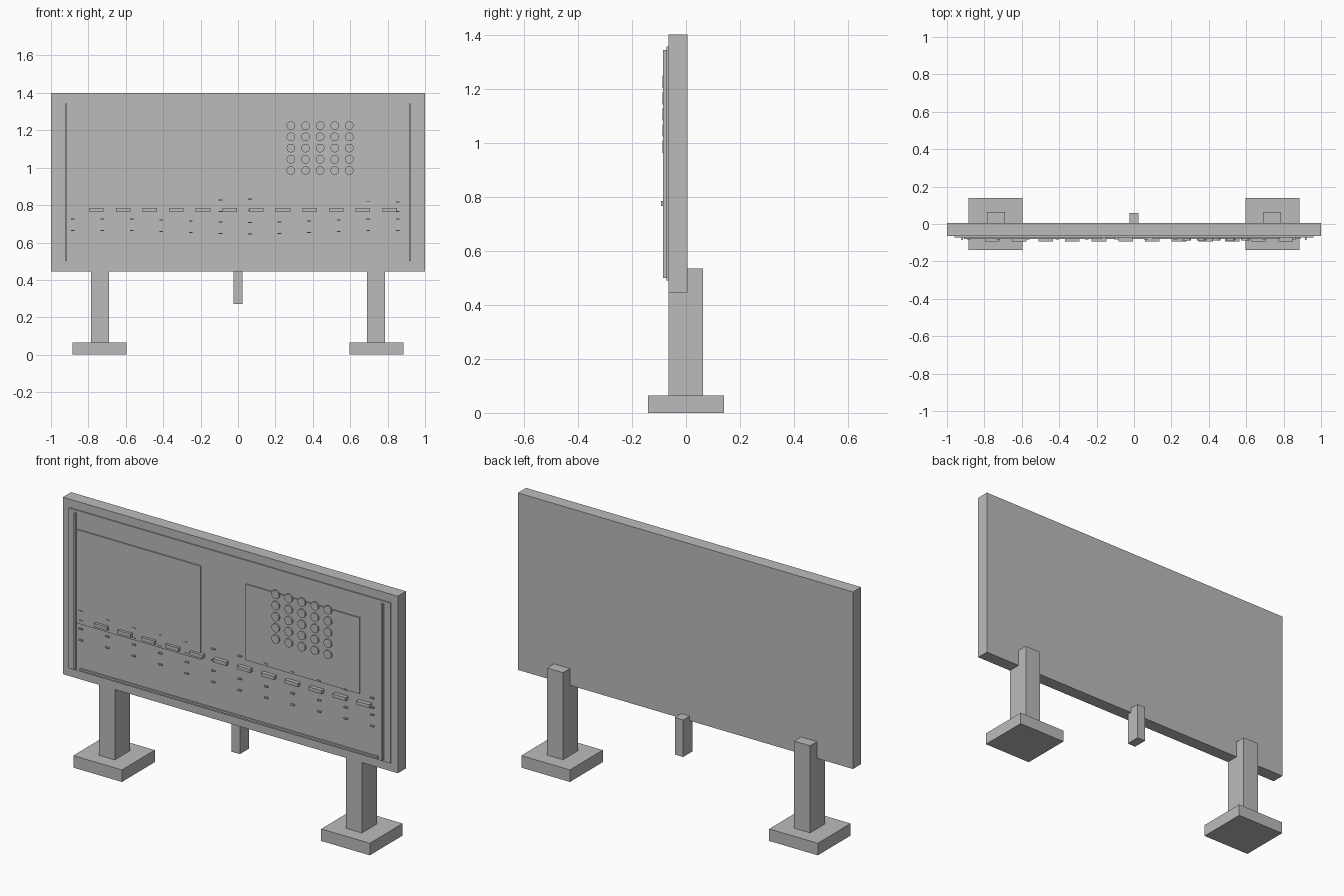
import bpy
import math
from mathutils import Matrix, Vector
import bmesh

cube = bpy.data.objects.get("Cube")
if cube:
    bpy.data.objects.remove(cube, do_unlink=True)

grey = bpy.data.materials.new("plain grey")
grey.use_nodes = True
tone = (0.5, 0.5, 0.5, 1)
grey.diffuse_color = tone
grey.node_tree.nodes["Principled BSDF"].inputs["Base Color"].default_value = tone


def finish(name, bm):
    mesh = bpy.data.meshes.new(name)
    bm.to_mesh(mesh)
    bm.free()
    mesh.materials.append(grey)
    obj = bpy.data.objects.new(name, mesh)
    bpy.context.collection.objects.link(obj)
    return obj


def add_box(bm, x, y, z):
    """Add a box spanning the (low, high) pairs x, y and z."""
    spans = (x, y, z)
    centre = Vector([(a + b) / 2 for a, b in spans])
    size = [b - a for a, b in spans]
    matrix = Matrix.Translation(centre) @ Matrix.Diagonal((*size, 1))
    bmesh.ops.create_cube(bm, size=1, matrix=matrix)


def box(name, x, y, z):
    bm = bmesh.new()
    add_box(bm, x, y, z)
    return finish(name, bm)


# Main board with its thin raised face
box("board", (-1, 1), (-0.065, 0.005), (0.445, 1.4))
box("board_face", (-0.96, 0.96), (-0.072, -0.065), (0.49, 1.355))

# Legs on square feet, and the short middle post
for side, s in (("left", 1), ("right", -1)):
    leg = sorted((s * 0.69, s * 0.785))
    foot = sorted((s * 0.595, s * 0.885))
    rail = sorted((s * 0.913, s * 0.922))
    box(side + "_foot", foot, (-0.14, 0.14), (0, 0.065))
    box(side + "_leg", leg, (-0.065, 0.063), (0.065, 0.535))
    box(side + "_trim", rail, (-0.086, -0.072), (0.5, 1.343))
box("middle_post", (-0.025, 0.025), (-0.02, 0.06), (0.27, 0.47))
box("bottom_trim", (-0.89, 0.89), (-0.08, -0.072), (0.5, 0.51))

# Raised picture panels
box("right_panel", (-0.91, -0.17), (-0.079, -0.072), (0.75, 1.255))
box("left_panel", (0.1, 0.78), (-0.079, -0.072), (0.82, 1.23))

# Grid of round studs
bm = bmesh.new()
for col in range(5):
    for row in range(5):
        place = Matrix.Translation((0.283 + 0.078 * col, -0.083, 0.985 + 0.06 * row))
        bmesh.ops.create_cone(bm, cap_ends=True, segments=24, radius1=0.023,
                              radius2=0.023, depth=0.009,
                              matrix=place @ Matrix.Rotation(math.pi / 2, 4, "X"))
finish("round_studs", bm)

# Row of dashes across the middle
bm = bmesh.new()
for i in range(12):
    x = -0.757 + 0.1425 * i
    add_box(bm, (x - 0.039, x + 0.039), (-0.093, -0.072), (0.766, 0.785))
finish("dash_row", bm)

# Four wavy rows of small ticks
bm = bmesh.new()
for z, peak in ((0.656, 1), (0.717, 1), (0.768, 8), (0.824, 7)):
    for i in range(12):
        x = -0.884 + 0.158 * i
        h = z + 0.009 * math.cos((i - peak) * math.pi / 5)
        add_box(bm, (x - 0.01, x + 0.01), (-0.082, -0.072), (h - 0.003, h + 0.003))
finish("small_ticks", bm)
